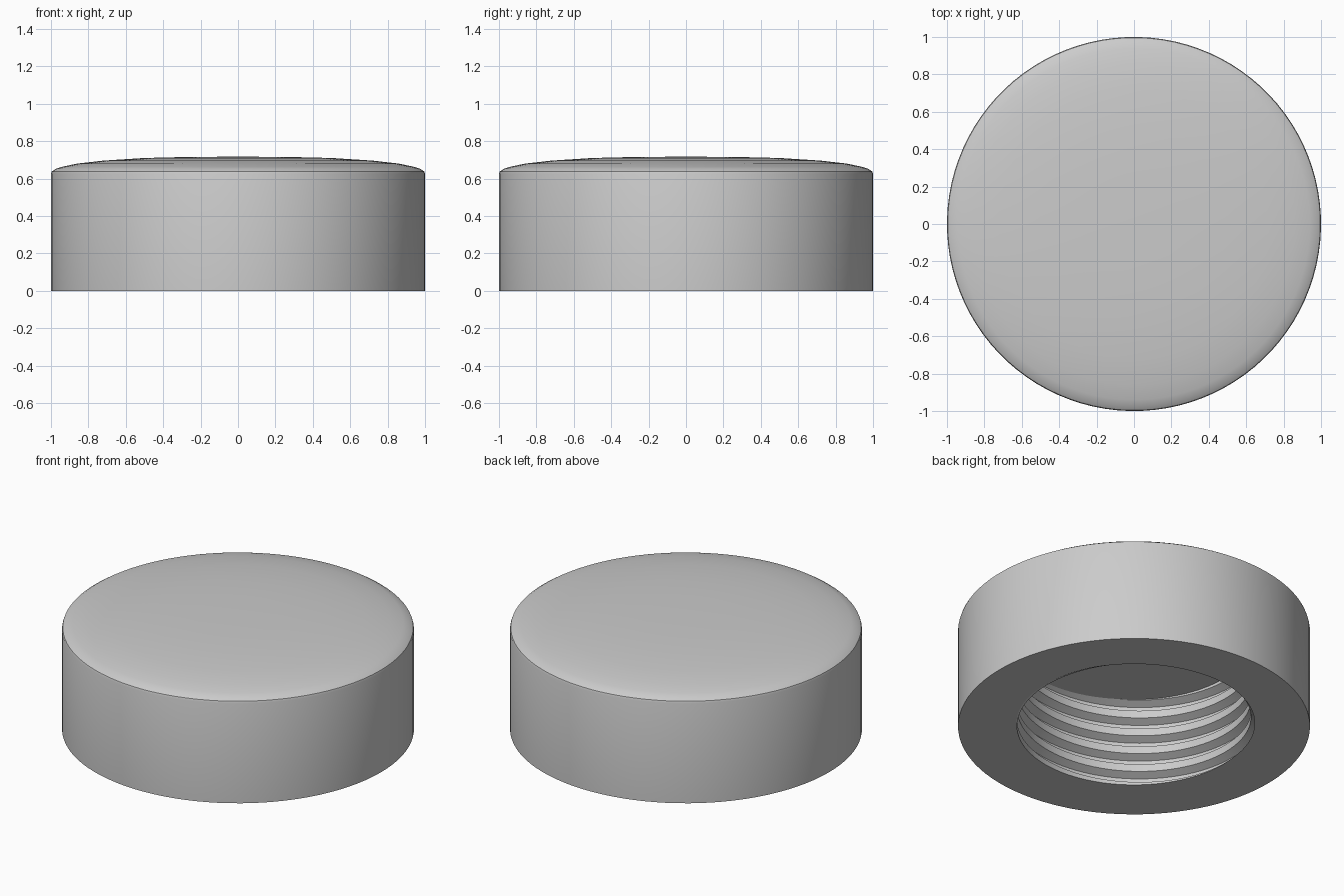
import bpy, bmesh, math

if "Cube" in bpy.data.objects:
    bpy.data.objects.remove(bpy.data.objects["Cube"])

SEG = 96            # sides around the cap
PITCH = 0.117       # thread rise per turn
DEPTH = 0.56        # depth of the threaded hole
CREST, ROOT = 0.665, 0.71
PHASE = math.radians(100)
KEYS = [(0.0, ROOT), (0.2, ROOT), (0.4, CREST), (0.8, CREST), (1.0, ROOT)]

# domed top, from the wall to the centre
DOME = [(1, 0.0), (1, 0.625), (0.996, 0.638), (0.975, 0.652), (0.94, 0.663),
        (0.86, 0.680), (0.72, 0.696), (0.5, 0.710), (0.25, 0.716), (0, 0.717)]


def thread_radius(p):
    """Radius of the thread profile at a fraction of one pitch."""
    p %= 1.0
    for (a, ra), (b, rb) in zip(KEYS, KEYS[1:]):
        if p <= b:
            return ra + (rb - ra) * (p - a) / (b - a)
    return ROOT


def column(turn):
    """Section at one angle: ceiling, helical thread, rim, wall and dome."""
    pts = [(0, DEPTH)]
    for k in range(6, -3, -1):
        for frac in (0.8, 0.4, 0.2, 0.0):
            z = min(max((k + frac + turn) * PITCH, 0), DEPTH)
            pts.append((thread_radius(z / PITCH - turn), z))
    return pts + DOME


# screw cap
bm = bmesh.new()
cols = []
for i in range(SEG + 1):
    a = 2 * math.pi * i / SEG + PHASE
    cols.append([bm.verts.new((r * math.cos(a), r * math.sin(a), z))
                 for r, z in column(i / SEG)])
for c0, c1 in zip(cols, cols[1:]):
    for j in range(len(c0) - 1):
        quad = (c0[j], c1[j], c1[j + 1], c0[j + 1])
        # skip cells squashed flat beyond the ends of the hole
        if (c0[j].co - c0[j + 1].co).length > 1e-5 or (c1[j].co - c1[j + 1].co).length > 1e-5:
            bm.faces.new(quad)
bmesh.ops.remove_doubles(bm, verts=bm.verts[:], dist=1e-4)
bmesh.ops.dissolve_degenerate(bm, edges=bm.edges[:], dist=1e-5)
bmesh.ops.delete(bm, geom=[v for v in bm.verts if not v.link_faces], context='VERTS')
bmesh.ops.recalc_face_normals(bm, faces=bm.faces[:])

mesh = bpy.data.meshes.new("screw_cap")
bm.to_mesh(mesh)
bm.free()
cap = bpy.data.objects.new("screw_cap", mesh)
bpy.context.collection.objects.link(cap)
bpy.context.view_layer.objects.active = cap
cap.select_set(True)
bpy.ops.object.shade_smooth_by_angle(angle=math.radians(25))
